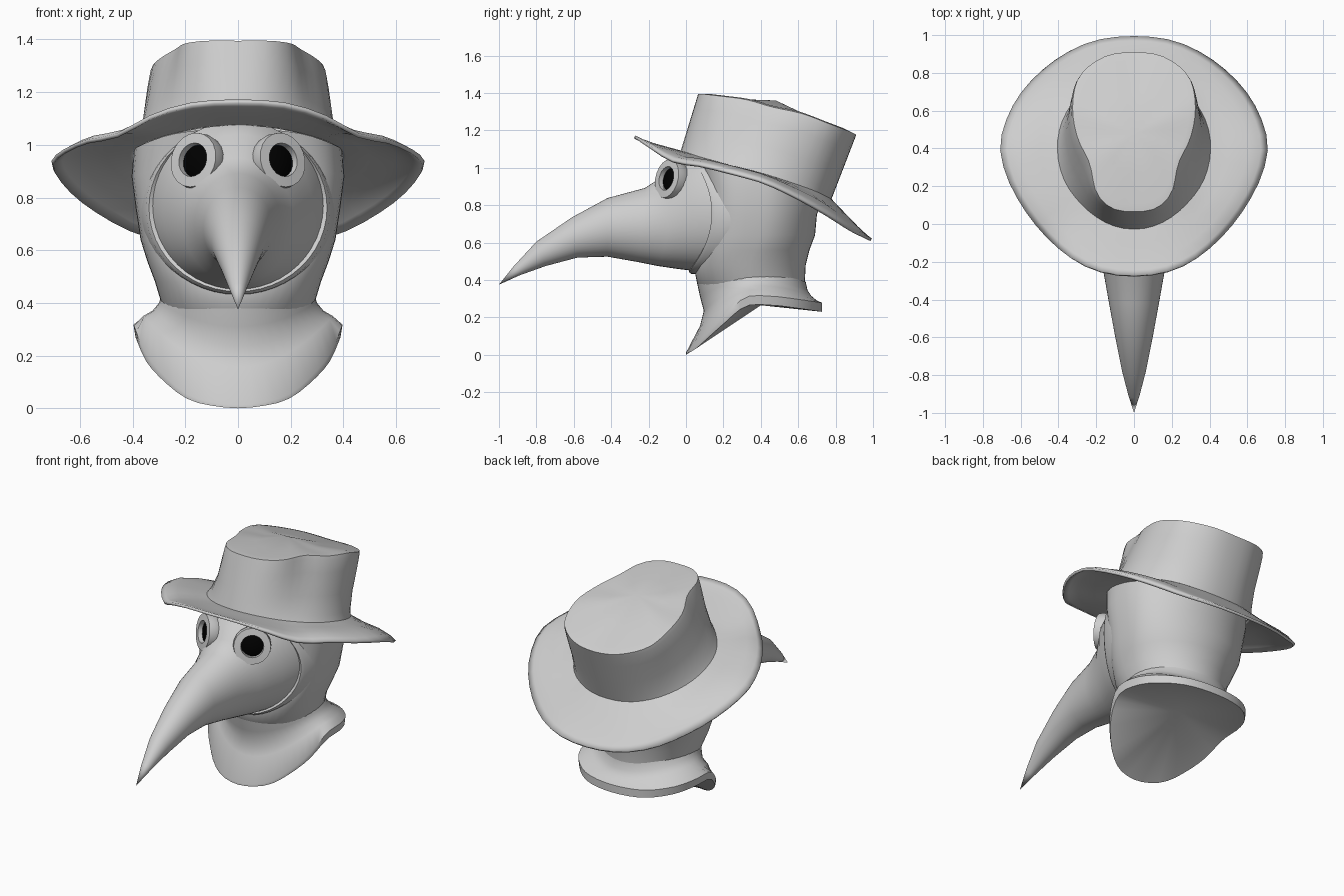
import bpy, bmesh, math
from mathutils import Vector, Matrix

if "Cube" in bpy.data.objects:
    bpy.data.objects.remove(bpy.data.objects["Cube"])

N = 24  # segments per half ring


def material(name, rgb):
    m = bpy.data.materials.new(name)
    m.use_nodes = True
    col = (*rgb, 1)
    m.diffuse_color = col
    b = next(n for n in m.node_tree.nodes if n.type == 'BSDF_PRINCIPLED')
    b.inputs["Base Color"].default_value = col
    b.inputs["Roughness"].default_value = 0.7
    return m


GREY = material("light grey", (0.62, 0.62, 0.62))
BLACK = material("lens black", (0.0, 0.0, 0.0))


def loft(name, rings, end, mat=GREY, angle=50, thick=0):
    """Skin closed rings; end is a point that closes the last one, or None."""
    bm = bmesh.new()
    vs = [[bm.verts.new(p) for p in r] for r in rings]
    n = len(rings[0])
    for a, b in zip(vs, vs[1:]):
        for i in range(n):
            j = (i + 1) % n
            bm.faces.new((a[i], a[j], b[j], b[i]))
    if end is not None:
        t = bm.verts.new(end)
        for i in range(n):
            bm.faces.new((vs[-1][i], vs[-1][(i + 1) % n], t))
    bmesh.ops.recalc_face_normals(bm, faces=bm.faces)
    me = bpy.data.meshes.new(name)
    bm.to_mesh(me)
    bm.free()
    ob = bpy.data.objects.new(name, me)
    bpy.context.collection.objects.link(ob)
    me.materials.append(mat)
    if thick:
        s = ob.modifiers.new("thickness", 'SOLIDIFY')
        s.thickness = thick
        s.offset = 0
    bpy.ops.object.select_all(action='DESELECT')
    ob.select_set(True)
    bpy.context.view_layer.objects.active = ob
    bpy.ops.object.shade_smooth_by_angle(angle=math.radians(angle))


def spline_ring(pts):
    """Smooth half outline from front to back, evenly resampled and mirrored."""
    p = [Vector(q) for q in pts]
    flip = lambda v: Vector((-v.x, v.y, v.z))
    p = [flip(p[1])] + p + [flip(p[-2])]
    dense = []
    for k in range(1, len(p) - 2):
        a, b, c, d = p[k - 1:k + 3]
        for s in range(12):
            t = s / 12
            dense.append(0.5 * (2 * b + (c - a) * t + (2 * a - 5 * b + 4 * c - d) * t * t
                                + (3 * b - a - 3 * c + d) * t ** 3))
    dense.append(p[-2])
    acc = [0]
    for a, b in zip(dense, dense[1:]):
        acc.append(acc[-1] + (b - a).length)
    half, k = [], 0
    for i in range(N + 1):
        want = acc[-1] * i / N
        while k < len(acc) - 2 and acc[k + 1] < want:
            k += 1
        half.append(dense[k].lerp(dense[k + 1], (want - acc[k]) / (acc[k + 1] - acc[k])))
    return half + [flip(v) for v in half[-2:0:-1]]


def oval(hw, yf, yb, zf, zs, zb, blunt=1.0):
    """Oval with front / side / back heights; blunt below 1 squares off the front."""
    out = []
    for i in range(2 * N):
        t = math.pi * i / N
        c, s = math.cos(t), math.sin(t)
        e = blunt if c > 0 else 1.0
        x = hw * math.copysign(abs(s) ** e, s)
        y = (yf + yb) / 2 - (yb - yf) / 2 * math.copysign(abs(c) ** e, c)
        out.append((x, y, zs + ((zf if c > 0 else zb) - zs) * c * c))
    return out


def face_ring(yt, zt, yb, zb, hw, bulge=0.0):
    """Upright oval for the mask; bulge pushes its sides back."""
    out = []
    for i in range(2 * N):
        t = math.pi * i / N
        u, s = (1 + math.cos(t)) / 2, math.sin(t)
        out.append((hw * s, yb + (yt - yb) * u + bulge * s * s, zb + (zt - zb) * u))
    return out


# Hood over the head and neck, running up into the hat
loft("hood", [oval(hw, yf, yb, z, z, z, e) for z, yf, yb, hw, e in (
    (0.33, 0.10, 0.63, 0.265, 1.0), (0.38, 0.06, 0.635, 0.285, 1.0),
    (0.48, 0.04, 0.64, 0.315, 0.85), (0.56, 0.07, 0.66, 0.345, 0.7),
    (0.64, 0.10, 0.69, 0.37, 0.62), (0.75, 0.11, 0.70, 0.387, 0.6))]
    + [oval(0.404, 0.10, 0.72, 0.92, 0.88, 0.80, 0.6),
       oval(0.395, 0.06, 0.735, 1.06, 0.985, 0.85, 0.7)], end=(0, 0.38, 1.0))

# Lip of the hood around the mask
loft("hood_opening", [face_ring(0.08, 1.08, 0.10, 0.43, 0.368, 0.15),
                      face_ring(0.02, 1.08, 0.03, 0.432, 0.35, 0.13),
                      face_ring(0.01, 1.08, 0.015, 0.443, 0.338, 0.125),
                      face_ring(0.01, 1.08, 0.02, 0.462, 0.318, 0.13)], end=None)

# Mask drawn out into a long curved beak
loft("beak_mask", [face_ring(*r) for r in (
    (0.02, 1.09, 0.03, 0.45, 0.33, 0.135), (-0.08, 1.04, -0.05, 0.46, 0.285, 0.10),
    (-0.13, 0.95, -0.15, 0.475, 0.21, 0.05), (-0.22, 0.892, -0.25, 0.495, 0.165),
    (-0.42, 0.838, -0.42, 0.525, 0.132), (-0.61, 0.735, -0.58, 0.52, 0.10),
    (-0.80, 0.605, -0.75, 0.475, 0.064), (-0.92, 0.475, -0.89, 0.425, 0.03))],
    end=(0, -1.0, 0.375), angle=80)

# Goggles: round tubes with dark lenses set into them
for side, label in ((1, "left"), (-1, "right")):
    axis = Vector((0.58 * side, -0.8, 0.2))
    place = Matrix.Translation((0.17 * side, -0.103, 0.943)) @ \
        axis.to_track_quat('Z', 'Y').to_matrix().to_4x4()

    def circle(r, d):
        return [place @ Vector((r * math.cos(a), r * math.sin(a), d))
                for a in (math.tau * i / 20 for i in range(20))]
    loft(label + "_goggle", [circle(r, d) for r, d in (
        (0.088, -0.10), (0.102, -0.065), (0.108, -0.03), (0.105, 0.0),
        (0.065, 0.003), (0.063, -0.03))], end=None, angle=35)
    loft(label + "_lens", [circle(0.0645, -0.026), circle(0.06, -0.021)],
         end=place @ Vector((0, 0, -0.02)), mat=BLACK)

# Shoulder collar dipping to a point at the chest
rim = spline_ring([(0, 0.0, 0.0), (0.10, 0.012, 0.01), (0.18, 0.05, 0.03), (0.25, 0.10, 0.075),
                   (0.34, 0.20, 0.165), (0.385, 0.32, 0.26), (0.38, 0.46, 0.265),
                   (0.32, 0.59, 0.25), (0.19, 0.695, 0.235), (0, 0.728, 0.23)])
loft("collar", [oval(0.287, 0.058, 0.64, 0.39, 0.44, 0.39),
                oval(0.30, 0.075, 0.65, 0.31, 0.40, 0.345),
                oval(0.325, 0.095, 0.67, 0.235, 0.37, 0.315),
                oval(0.36, 0.075, 0.70, 0.155, 0.35, 0.29),
                [(p.x * 1.02, p.y, p.z + 0.012 + 0.036 * min(1, p.y / 0.3)) for p in rim],
                rim], end=(0, 0.40, 0.265))

# Hat brim: high at the front, flaring flat at the sides, drooping at the back
inner = spline_ring([(0, -0.03, 1.085), (0.14, 0.0, 1.075), (0.27, 0.09, 1.045),
                     (0.37, 0.22, 1.01), (0.41, 0.38, 0.97), (0.385, 0.54, 0.92),
                     (0.29, 0.68, 0.87), (0.15, 0.755, 0.835), (0, 0.775, 0.825)])
outer = spline_ring([(0, -0.275, 1.165), (0.17, -0.255, 1.155), (0.32, -0.19, 1.11),
                     (0.46, -0.07, 1.035), (0.58, 0.08, 1.01), (0.67, 0.25, 0.968),
                     (0.705, 0.42, 0.92), (0.65, 0.60, 0.835), (0.545, 0.75, 0.75),
                     (0.39, 0.88, 0.668), (0.21, 0.965, 0.627), (0, 0.99, 0.615)])


def brim_ring(t, lift):
    out = []
    for a, b in zip(inner, outer):
        p = a.lerp(b, t)
        p.z += lift * (min(1, (abs(p.x) / 0.45) ** 2) - 0.3)
        out.append(p)
    return out


loft("hat_brim", [brim_ring(-0.06, 0), inner, brim_ring(0.3, 0.015), brim_ring(0.65, 0.03),
                  brim_ring(0.88, 0.02), outer], end=None, thick=0.016, angle=60)

# Hat crown: leans back, wider behind, with a sloping top
top = spline_ring([(0, 0.065, 1.395), (0.12, 0.085, 1.395), (0.20, 0.17, 1.385),
                   (0.235, 0.32, 1.365), (0.30, 0.46, 1.325), (0.325, 0.62, 1.29),
                   (0.29, 0.78, 1.23), (0.16, 0.885, 1.19), (0, 0.91, 1.175)])


def crown_ring(t, swell):
    """Blend from brim to top, swelling or pinching the sides a little."""
    ring = []
    for a, b in zip(inner, top):
        p = a.lerp(b, t)
        ring.append((p.x * (1 + swell), p.y, p.z))
    return ring


def top_ring(s, z):
    c = Vector((0, 0.48, 1.355))
    return [c + (p - c) * s + Vector((0, 0, z)) for p in top]


loft("hat_crown", [crown_ring(0, 0), crown_ring(0.12, -0.03), crown_ring(0.4, -0.035),
                   crown_ring(0.75, 0.0), crown_ring(0.94, 0.012), top,
                   top_ring(0.9, 0.004), top_ring(0.5, -0.008)],
     end=(0, 0.48, 1.36), angle=40)
